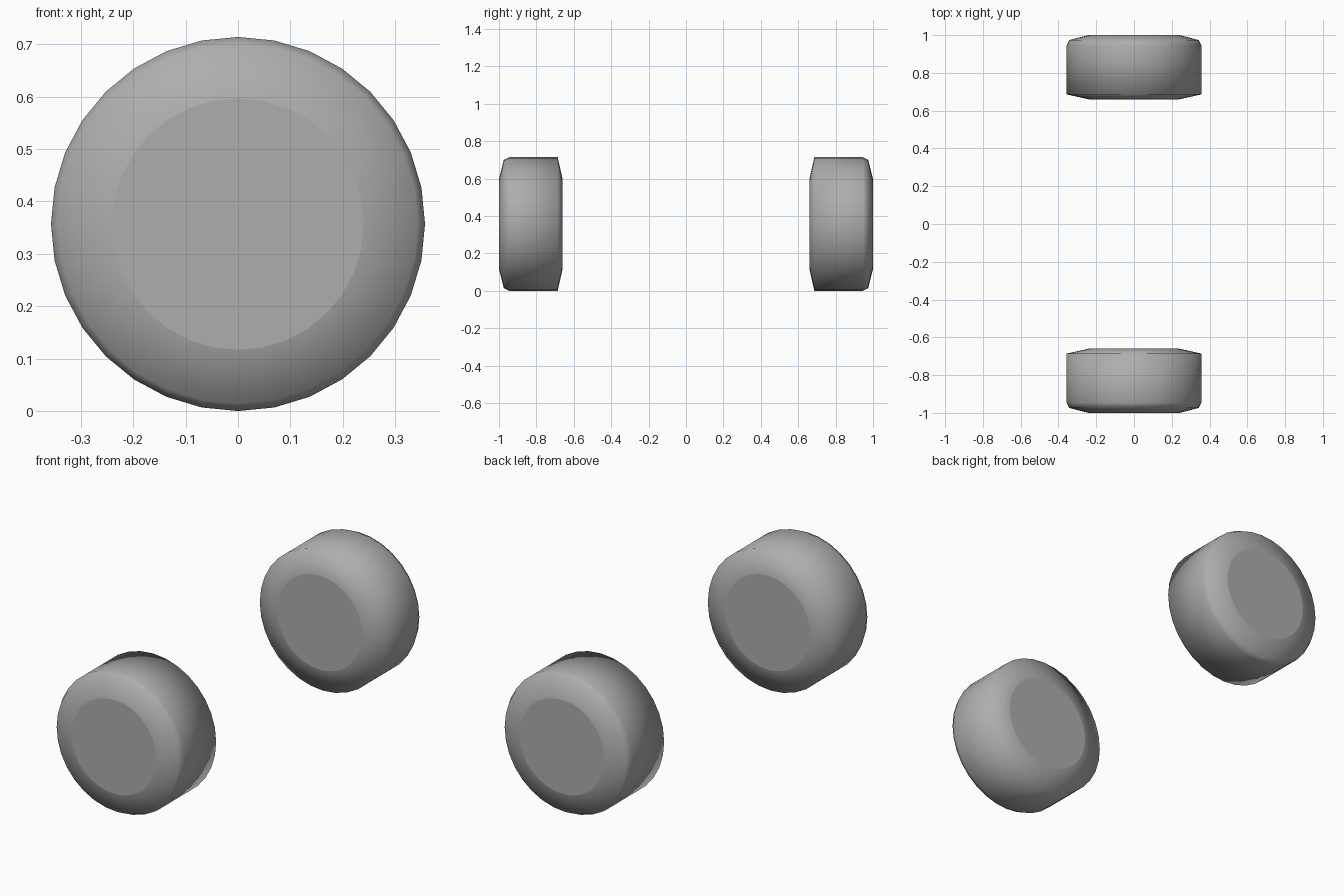
import bpy, bmesh, math

if "Cube" in bpy.data.objects:
    bpy.data.objects.remove(bpy.data.objects["Cube"])

SEGMENTS = 32
CENTRE_Z = 0.357
# (distance from centre along y, radius), outer face to inner face
PROFILE = [(1.0, 0.24), (0.974, 0.343), (0.945, 0.357), (0.686, 0.357), (0.66, 0.24)]

# dark grey rubber
rubber = bpy.data.materials.new("rubber")
rubber.diffuse_color = (0.42, 0.42, 0.42, 1)
rubber.use_nodes = True
rubber.node_tree.nodes["Principled BSDF"].inputs["Base Color"].default_value = rubber.diffuse_color


def wheel(name, side):
    bm = bmesh.new()
    rings = []
    for y, r in PROFILE:
        rings.append([bm.verts.new((r * math.cos(a), side * y, CENTRE_Z + r * math.sin(a)))
                      for a in (2 * math.pi * i / SEGMENTS for i in range(SEGMENTS))])
    # smooth tread and shoulders
    for a, b in zip(rings, rings[1:]):
        for i in range(SEGMENTS):
            j = (i + 1) % SEGMENTS
            bm.faces.new((a[i], a[j], b[j], b[i])).smooth = True
    # flat side caps
    for ring in (rings[0], rings[-1]):
        cap = bm.faces.new(ring)
        for e in cap.edges:
            e.smooth = False
    bmesh.ops.recalc_face_normals(bm, faces=bm.faces[:])
    mesh = bpy.data.meshes.new(name)
    bm.to_mesh(mesh)
    bm.free()
    mesh.materials.append(rubber)
    bpy.context.collection.objects.link(bpy.data.objects.new(name, mesh))


wheel("front_wheel", -1)
wheel("back_wheel", 1)
